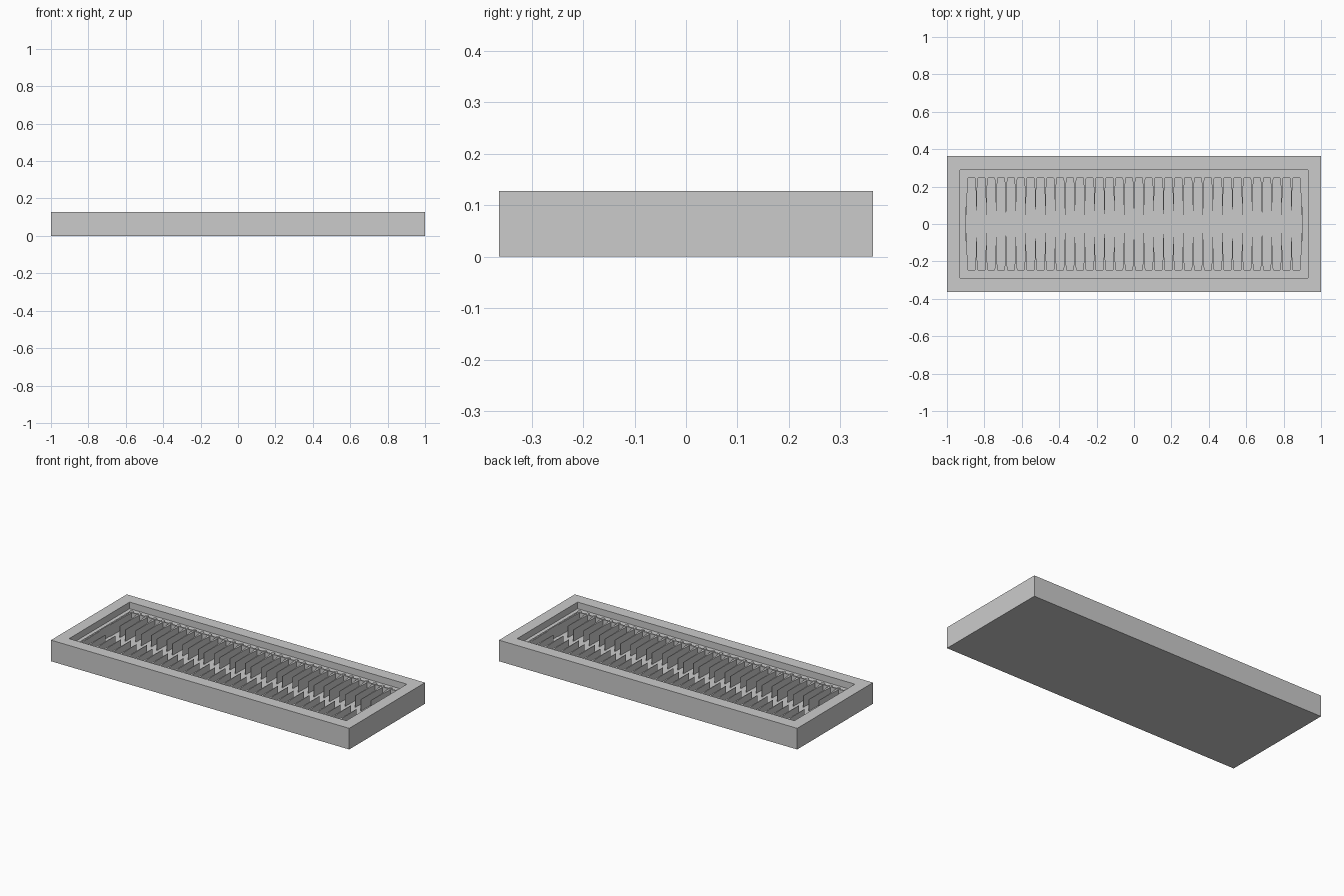
import bpy
import bmesh

cube = bpy.data.objects.get("Cube")
if cube:
    bpy.data.objects.remove(cube, do_unlink=True)

grey = bpy.data.materials.new("plain grey")
grey.use_nodes = True
colour = (0.6, 0.6, 0.6, 1)
grey.diffuse_color = colour
grey.node_tree.nodes["Principled BSDF"].inputs["Base Color"].default_value = colour

FLOOR, LEDGE, RIM = 0.02, 0.088, 0.128
POCKET_X, POCKET_Y = 0.905, 0.255
FINS = 35


def finish(name, bm):
    bmesh.ops.recalc_face_normals(bm, faces=bm.faces)
    mesh = bpy.data.meshes.new(name)
    bm.to_mesh(mesh)
    bm.free()
    mesh.materials.append(grey)
    obj = bpy.data.objects.new(name, mesh)
    bpy.context.collection.objects.link(obj)
    return obj


def rectangle(bm, x, y, z):
    return [bm.verts.new((sx * x, sy * y, z))
            for sx, sy in ((-1, -1), (1, -1), (1, 1), (-1, 1))]


def prism(bm, outline, low, high):
    bottom = [bm.verts.new((x, y, low)) for x, y in outline]
    top = [bm.verts.new((x, y, high)) for x, y in outline]
    bm.faces.new(bottom[::-1])
    bm.faces.new(top)
    for i in range(len(outline)):
        j = (i + 1) % len(outline)
        bm.faces.new((bottom[i], bottom[j], top[j], top[i]))


# Tray: nested rectangles form the outside, rim, ledge and pocket
bm = bmesh.new()
rings = [rectangle(bm, *size) for size in (
    (1, 0.363, 0), (1, 0.363, RIM), (0.93, 0.29, RIM), (0.93, 0.29, LEDGE),
    (POCKET_X, POCKET_Y, LEDGE), (POCKET_X, POCKET_Y, FLOOR))]
bm.faces.new(rings[0][::-1])
bm.faces.new(rings[-1])
for a, b in zip(rings, rings[1:]):
    for i in range(4):
        j = (i + 1) % 4
        bm.faces.new((a[i], a[j], b[j], b[i]))
finish("tray", bm)

# Thin lip around the pocket
bm = bmesh.new()
lip = [rectangle(bm, POCKET_X - inset, POCKET_Y - inset, z) for inset, z in (
    (0, FLOOR), (0, LEDGE + 0.004), (0.008, LEDGE + 0.004), (0.008, FLOOR))]
for a, b in zip(lip, lip[1:]):
    for i in range(4):
        j = (i + 1) % 4
        bm.faces.new((a[i], a[j], b[j], b[i]))
finish("pocket_lip", bm)

# Two facing rows of tapered fins, each rooted in a small round post
for side, label in ((-1, "front"), (1, "back")):
    fins, posts = bmesh.new(), bmesh.new()
    for n in range(FINS):
        x = -0.895 + 1.79 * n / (FINS - 1)
        tip = 0.07 if n % 2 else 0.048
        outline = [(x - 0.009, side * 0.258), (x + 0.009, side * 0.258),
                   (x + 0.004, side * 0.19), (x + 0.001, side * tip),
                   (x - 0.001, side * tip), (x - 0.004, side * 0.19)]
        prism(fins, outline, FLOOR, LEDGE + 0.002)
        made = bmesh.ops.create_cone(posts, cap_ends=True, segments=12,
                                     radius1=0.011, radius2=0.011,
                                     depth=LEDGE + 0.006 - FLOOR)
        bmesh.ops.translate(posts, verts=made["verts"],
                            vec=(x, side * 0.258, (LEDGE + 0.006 + FLOOR) / 2))
    finish(label + "_fins", fins)
    finish(label + "_fin_posts", posts)
